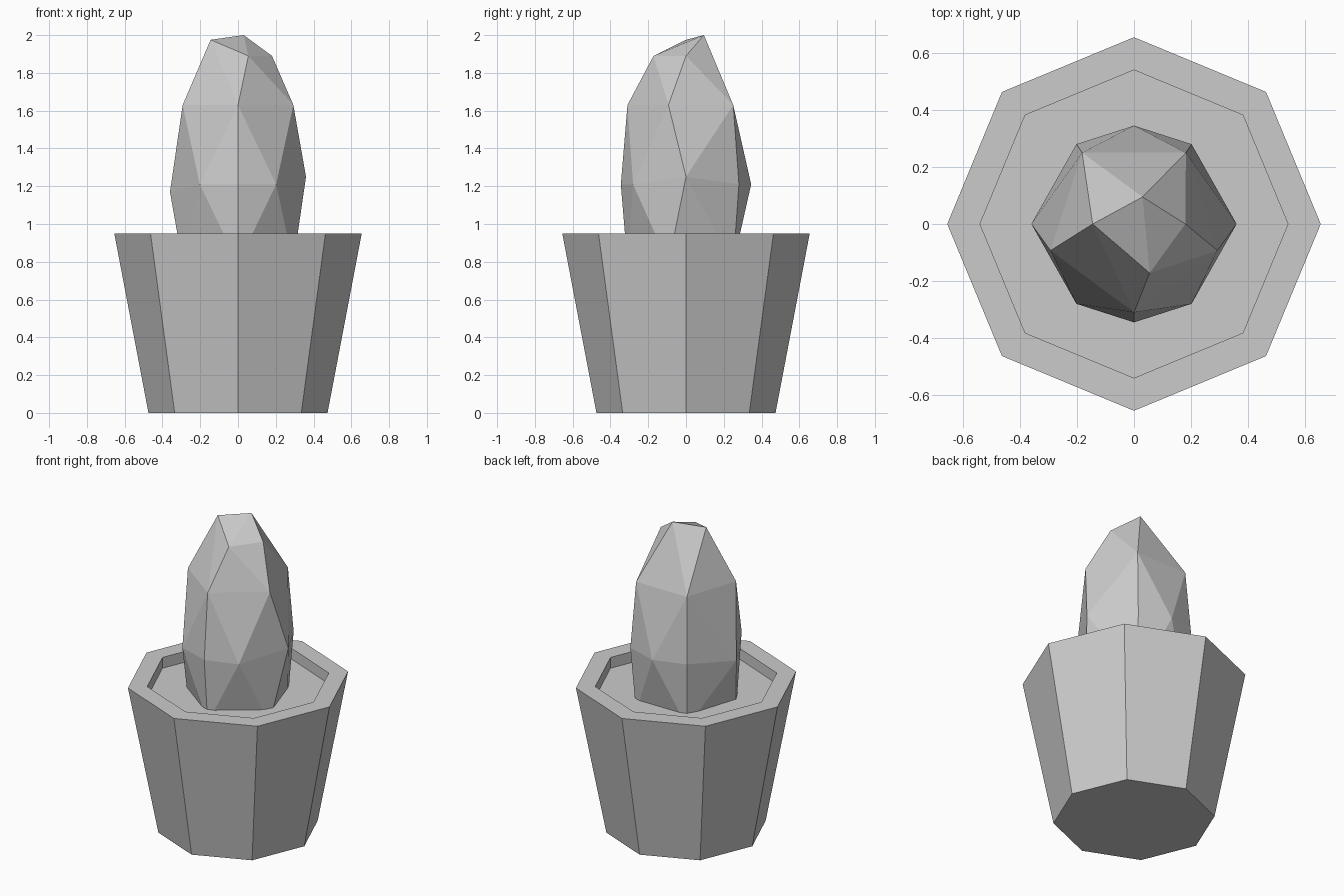
import bpy
import bmesh
from math import cos, sin, pi

cube = bpy.data.objects.get("Cube")
if cube:
    bpy.data.objects.remove(cube, do_unlink=True)

grey = bpy.data.materials.new("light grey")
grey.use_nodes = True
colour = (0.6, 0.6, 0.6, 1)
grey.diffuse_color = colour
grey.node_tree.nodes["Principled BSDF"].inputs["Base Color"].default_value = colour


def add_object(name, bm):
    bmesh.ops.recalc_face_normals(bm, faces=bm.faces)
    mesh = bpy.data.meshes.new(name)
    bm.to_mesh(mesh)
    bm.free()
    mesh.materials.append(grey)
    obj = bpy.data.objects.new(name, mesh)
    bpy.context.collection.objects.link(obj)
    return obj


def lathe(name, profile, sides=8):
    """Stack polygon rings of (radius, height), capped at both ends."""
    bm = bmesh.new()
    rings = [[bm.verts.new((r * cos(2 * pi * i / sides), r * sin(2 * pi * i / sides), z))
              for i in range(sides)] for r, z in profile]
    for low, high in zip(rings, rings[1:]):
        for i in range(sides):
            j = (i + 1) % sides
            bm.faces.new((low[i], low[j], high[j], high[i]))
    bm.faces.new(rings[0][::-1])
    bm.faces.new(rings[-1])
    return add_object(name, bm)


# Tapered octagonal pot with a flat rim and sunken soil surface
lathe("pot", [(0.474, 0), (0.655, 0.95), (0.54, 0.95), (0.54, 0.88)])

# Faceted cactus: hull of an irregular crown, shoulders, waist and buried base
crown = [(0.03, 0.095, 2.0), (-0.145, 0, 1.975), (0.055, -0.172, 1.89), (0.18, 0, 1.89)]
shoulder = [(0, -0.31), (0.293, -0.093), (-0.293, -0.093), (0.182, 0.25), (-0.182, 0.25)]
waist = [(0.36, 0, 1.25), (-0.36, 0, 1.17)]
waist += [(sx * 0.202, sy * 0.28, 1.21) for sx in (-1, 1) for sy in (-1, 1)]
waist += [(0, sy * 0.345, 1.21) for sy in (-1, 1)]
points = crown + waist + [(x, y, z) for x, y in shoulder for z in (0.79, 1.63)]

bm = bmesh.new()
for p in points:
    bm.verts.new(p)
bmesh.ops.convex_hull(bm, input=bm.verts)
add_object("cactus", bm)
